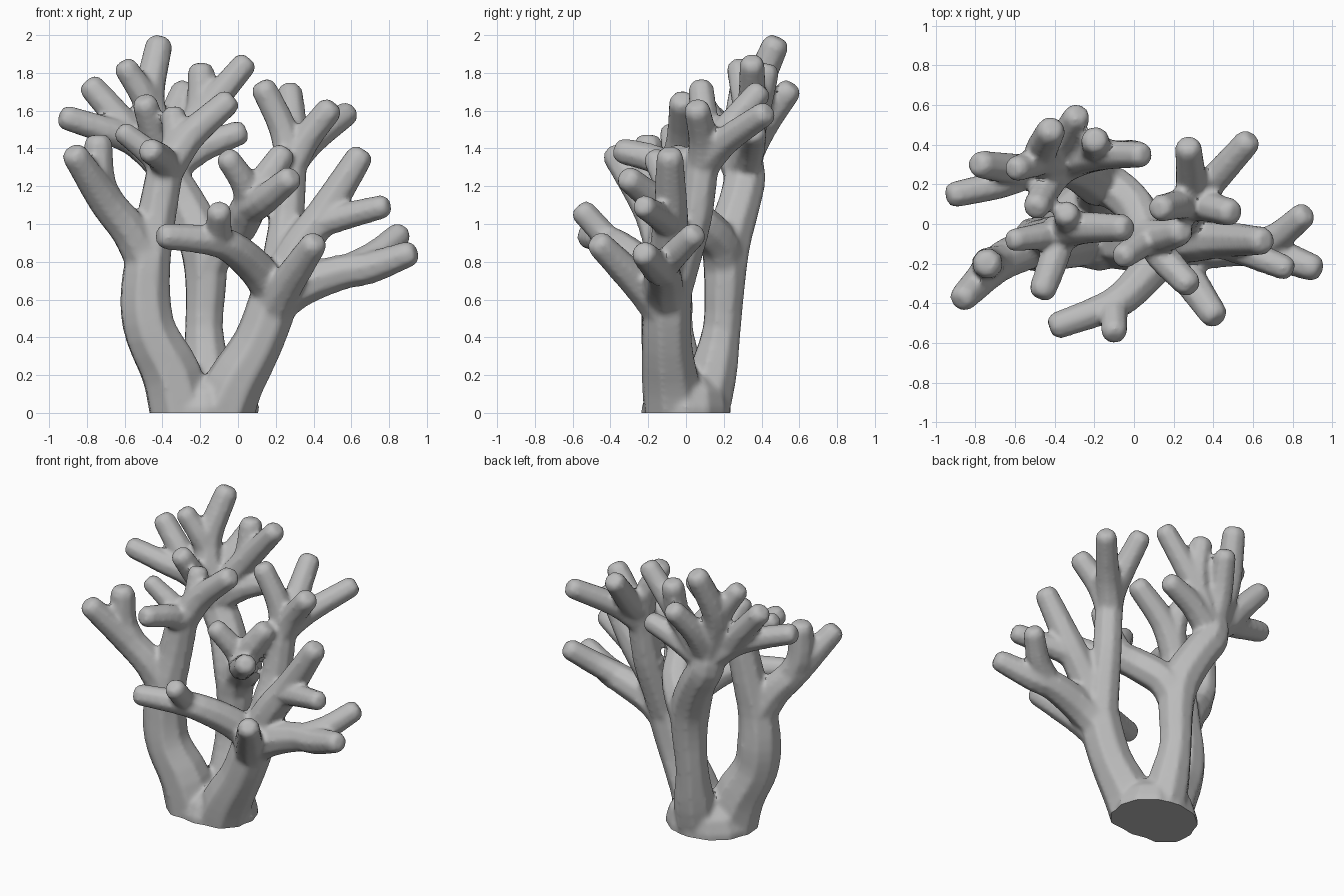
import bpy, bmesh, math
from mathutils import Vector

SIDES = 8
EXTRA = 0.011   # allowance for the softening pass
bm = bmesh.new()


def smooth_path(points, steps=3):
    """Catmull-Rom path through (x, y, z, radius) points."""
    p = [Vector(q) for q in points]
    p = [2 * p[0] - p[1]] + p + [2 * p[-1] - p[-2]]
    out = []
    for i in range(1, len(p) - 2):
        a, b, c, d = p[i - 1:i + 3]
        for s in range(steps):
            t = s / steps
            out.append(0.5 * (2 * b + (c - a) * t + (2 * a - 5 * b + 4 * c - d) * t * t
                              + (3 * b - a - 3 * c + d) * t ** 3))
    return out + [p[-2]]


def branch(*points):
    """Closed tapering tube with a blunt, bevelled tip."""
    path = smooth_path(points)
    pos = [q.to_3d() for q in path]
    rad = [q.w + EXTRA for q in path]
    end = (pos[-1] - pos[-2]).normalized()
    r = rad[-1]
    tip = pos[-1] + end * 0.012
    pos[-1] = tip - end * r * 0.1
    pos += [tip + end * r * 0.3, tip + end * r * 0.5]
    rad += [r * 0.82, r * 0.55]
    rings, side = [], Vector((0.31, 0.95, 0.05))
    for i, c in enumerate(pos):
        t = (pos[min(i + 1, len(pos) - 1)] - pos[max(i - 1, 0)]).normalized()
        side = (side - t * side.dot(t)).normalized()
        up = t.cross(side)
        rings.append([bm.verts.new(c + rad[i] * (side * math.cos(a) + up * math.sin(a)))
                      for a in (2 * math.pi * k / SIDES for k in range(SIDES))])
    skin_rings(rings)


def skin_rings(rings):
    n = len(rings[0])
    for a, b in zip(rings, rings[1:]):
        for k in range(n):
            bm.faces.new((a[k], a[(k + 1) % n], b[(k + 1) % n], b[k]))
    bm.faces.new(rings[0][::-1])
    bm.faces.new(rings[-1])


# foot: oval stump (cx, cy, z, rx, ry) that sinks between the trunks
skin_rings([[bm.verts.new((cx + rx * math.cos(a), cy + ry * math.sin(a), z))
             for a in (2 * math.pi * k / 12 for k in range(12))]
            for cx, cy, z, rx, ry in ((-.175, 0, -.06, .28, .235), (-.175, 0, .03, .288, .238),
                                      (-.17, .01, .12, .25, .21), (-.16, .02, .2, .17, .13))])

# left trunk and its outer fork
branch((-.29, -.05, -.06, .165), (-.35, -.07, .2, .155), (-.46, -.1, .42, .135),
       (-.49, -.1, .6, .13), (-.475, -.1, .82, .115), (-.43, -.07, 1.05, .098), (-.38, -.05, 1.32, .09))
branch((-.48, -.1, .78, .1), (-.57, -.14, .96, .095), (-.7, -.21, 1.12, .085), (-.86, -.37, 1.36, .062))
branch((-.66, -.18, 1.08, .075), (-.73, -.2, 1.22, .075), (-.74, -.2, 1.42, .068))
# left trunk crown
branch((-.38, -.05, 1.25, .07), (-.4, -.16, 1.34, .068), (-.46, -.33, 1.385, .06))
branch((-.39, -.05, 1.28, .07), (-.46, -.06, 1.37, .062), (-.6, -.08, 1.48, .05))
branch((-.38, -.05, 1.28, .08), (-.33, .0, 1.42, .068), (-.34, .05, 1.57, .058))
branch((-.38, -.05, 1.28, .085), (-.26, -.02, 1.46, .075), (-.06, -.02, 1.64, .062))

# rear trunk leaning back to the left
branch((-.15, .07, -.06, .14), (-.165, .14, .2, .125), (-.18, .19, .45, .095), (-.17, .205, .7, .105),
       (-.19, .22, .9, .118), (-.28, .28, 1.1, .108), (-.37, .31, 1.25, .105), (-.38, .29, 1.4, .09))
# rear trunk crown
branch((-.38, .29, 1.3, .09), (-.44, .31, 1.5, .085), (-.47, .36, 1.68, .075), (-.42, .47, 1.94, .065))
branch((-.46, .33, 1.58, .07), (-.5, .31, 1.68, .065), (-.59, .28, 1.82, .056))
branch((-.38, .28, 1.3, .09), (-.53, .26, 1.43, .078), (-.68, .2, 1.49, .066), (-.9, .15, 1.56, .058))
branch((-.5, .26, 1.4, .075), (-.63, .28, 1.56, .07), (-.77, .3, 1.72, .062))
branch((-.38, .3, 1.32, .08), (-.36, .41, 1.52, .07), (-.29, .54, 1.7, .06))
branch((-.38, .28, 1.3, .08), (-.43, .2, 1.43, .07), (-.49, .09, 1.63, .06))
branch((-.37, .3, 1.3, .09), (-.25, .34, 1.5, .08), (-.13, .35, 1.65, .068), (.03, .35, 1.84, .058))
branch((-.25, .34, 1.48, .07), (-.2, .38, 1.62, .066), (-.195, .42, 1.8, .064))
branch((-.37, .3, 1.28, .08), (-.2, .34, 1.4, .07), (0, .36, 1.48, .058))
# rear trunk, arm reaching forward
branch((-.18, .2, .75, .1), (-.1, .18, .89, .1), (.01, .08, 1.0, .095), (.07, -.05, 1.12, .085),
       (.15, -.06, 1.24, .075), (.23, -.04, 1.36, .062))
branch((.06, -.02, 1.08, .08), (.14, -.16, 1.13, .072), (.27, -.3, 1.235, .06))
branch((.07, -.04, 1.1, .075), (.03, -.1, 1.22, .065), (-.05, -.16, 1.34, .056))

# right trunk
branch((-.1, -.05, -.06, .165), (-.02, -.08, .15, .15), (.1, -.1, .36, .128),
       (.18, -.1, .57, .125), (.22, -.08, .75, .11))
# right trunk, tall fork and crown
branch((.2, -.08, .62, .1), (.23, -.02, .82, .095), (.26, .05, 1.05, .085), (.28, .1, 1.36, .08),
       (.29, .2, 1.48, .072), (.275, .38, 1.69, .06))
branch((.28, .09, 1.3, .075), (.24, .1, 1.5, .068), (.14, .08, 1.71, .06))
branch((.28, .09, 1.3, .075), (.36, .09, 1.45, .07), (.48, .06, 1.6, .062))
branch((.28, .1, 1.32, .075), (.39, .21, 1.44, .068), (.57, .41, 1.58, .058))
# right trunk, middle fork
branch((.2, -.1, .65, .1), (.32, -.09, .87, .095), (.45, -.08, 1.05, .085), (.64, -.085, 1.35, .064))
branch((.42, -.09, 1.0, .07), (.56, -.14, 1.04, .064), (.76, -.22, 1.09, .054))
# right trunk, low outer fork
branch((.17, -.1, .55, .1), (.33, -.12, .67, .1), (.55, -.12, .745, .085), (.7, -.15, .77, .078),
       (.9, -.22, .84, .06))
branch((.6, -.12, .77, .07), (.73, -.06, .84, .066), (.85, .04, .94, .058))
# right trunk, front forks
branch((.17, -.1, .5, .1), (.24, -.22, .65, .085), (.4, -.455, .89, .062))
branch((.2, -.1, .62, .1), (.1, -.21, .76, .092), (-.04, -.36, .88, .08), (-.16, -.43, .915, .07),
       (-.38, -.51, .935, .06))
branch((-.08, -.38, .88, .06), (-.1, -.44, .95, .06), (-.1, -.54, 1.06, .058))

raw = bpy.data.meshes.new("coral_raw")
bm.to_mesh(raw)
bm.free()
coral = bpy.data.objects.new("branching_coral", raw)
bpy.context.collection.objects.link(coral)

# fuse the tubes into one skin and soften the crotches
fuse = coral.modifiers.new("fuse", 'REMESH')
fuse.mode = 'VOXEL'
fuse.voxel_size = 0.016
soften = coral.modifiers.new("soften", 'SMOOTH')
soften.factor = 0.5
soften.iterations = 4
deps = bpy.context.evaluated_depsgraph_get()
mesh = bpy.data.meshes.new_from_object(coral.evaluated_get(deps))
coral.modifiers.clear()
coral.data = mesh

# flat underside at the ground
bm = bmesh.new()
bm.from_mesh(mesh)
cut = bmesh.ops.bisect_plane(bm, geom=bm.verts[:] + bm.edges[:] + bm.faces[:],
                             plane_co=(0, 0, 0), plane_no=(0, 0, 1), clear_inner=True)
rim = [e for e in cut["geom_cut"] if isinstance(e, bmesh.types.BMEdge)]
bmesh.ops.contextual_create(bm, geom=rim)
bmesh.ops.recalc_face_normals(bm, faces=bm.faces[:])
bm.to_mesh(mesh)
bm.free()

grey = bpy.data.materials.new("pale_grey")
grey.diffuse_color = (0.5, 0.5, 0.5, 1)
mesh.materials.clear()
mesh.materials.append(grey)
bpy.context.view_layer.objects.active = coral
coral.select_set(True)
bpy.ops.object.shade_smooth_by_angle(angle=math.radians(40))
